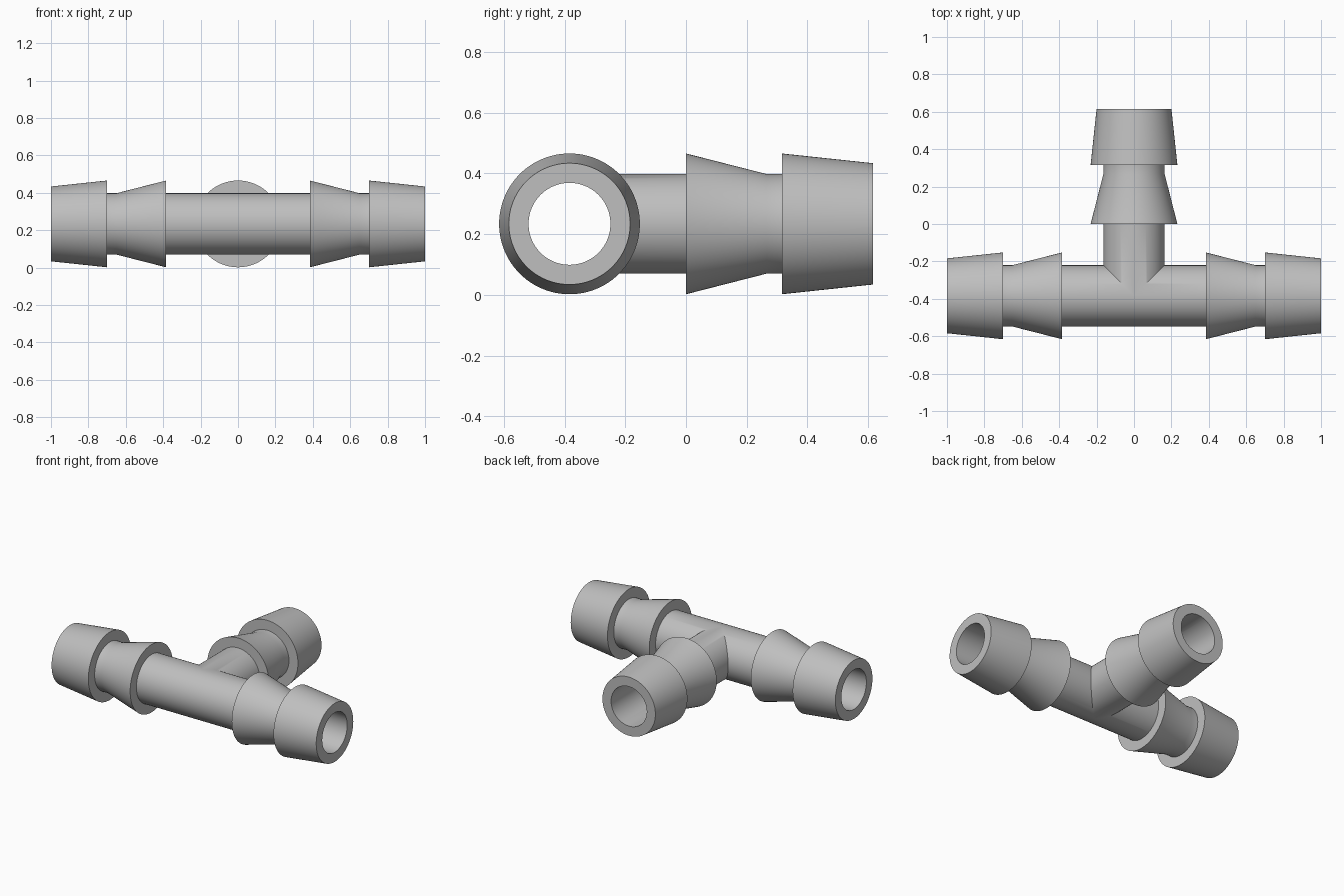
import bpy
import bmesh
from math import cos, sin, tau, radians
from mathutils import Matrix

cube = bpy.data.objects.get("Cube")
if cube:
    bpy.data.objects.remove(cube, do_unlink=True)

SIDES = 96
TUBE, BARB, TIP, BORE = 0.164, 0.232, 0.2, 0.135
AXIS_Y, AXIS_Z = -0.384, 0.234

# Barbed outer profile (distance from the junction, radius), ending in the bore mouth
PROFILE = [(0.384, TUBE), (0.384, BARB), (0.65, TUBE), (0.70, TUBE),
           (0.70, BARB), (1.0, TIP), (1.0, BORE)]


def run_start(c):
    """Half of the straight run: mitred only on the branch side."""
    return max(0.0, c)


def branch_start(c):
    """Branch: mitred against both halves of the run."""
    return abs(c)


def add_arm(bm, start, along, across):
    """Hollow barbed arm whose inner end is cut along the pipe intersection."""
    def ring(radius, dist=None):
        verts = []
        for i in range(SIDES):
            c, s = cos(tau * i / SIDES), sin(tau * i / SIDES)
            d = radius * start(c) if dist is None else dist
            point = [0.0, 0.0, radius * s]
            point[along[0]] = d * along[1]
            point[across] = radius * c
            verts.append(bm.verts.new(point))
        return verts

    rings = [ring(TUBE)] + [ring(r, d) for d, r in PROFILE] + [ring(BORE)]
    for a, b in zip(rings, rings[1:]):
        for i in range(SIDES):
            j = (i + 1) % SIDES
            bm.faces.new((a[i], a[j], b[j], b[i]))


# Three arms welded into one tee
bm = bmesh.new()
add_arm(bm, run_start, (0, 1), 1)
add_arm(bm, run_start, (0, -1), 1)
add_arm(bm, branch_start, (1, 1), 0)
bmesh.ops.remove_doubles(bm, verts=bm.verts, dist=0.0002)
bmesh.ops.recalc_face_normals(bm, faces=bm.faces)
bmesh.ops.transform(bm, matrix=Matrix.Translation((0, AXIS_Y, AXIS_Z)), verts=bm.verts)
mesh = bpy.data.meshes.new("tee_fitting")
bm.to_mesh(mesh)
bm.free()
tee = bpy.data.objects.new("tee_fitting", mesh)
bpy.context.collection.objects.link(tee)

# Plain grey plastic
grey = bpy.data.materials.new("grey_plastic")
grey.use_nodes = True
colour = (0.52, 0.52, 0.52, 1.0)
grey.diffuse_color = colour
grey.node_tree.nodes["Principled BSDF"].inputs["Base Color"].default_value = colour
mesh.materials.append(grey)

# Smooth barrels with crisp barb edges
bpy.ops.object.select_all(action="DESELECT")
tee.select_set(True)
bpy.context.view_layer.objects.active = tee
bpy.ops.object.shade_smooth_by_angle(angle=radians(30))
